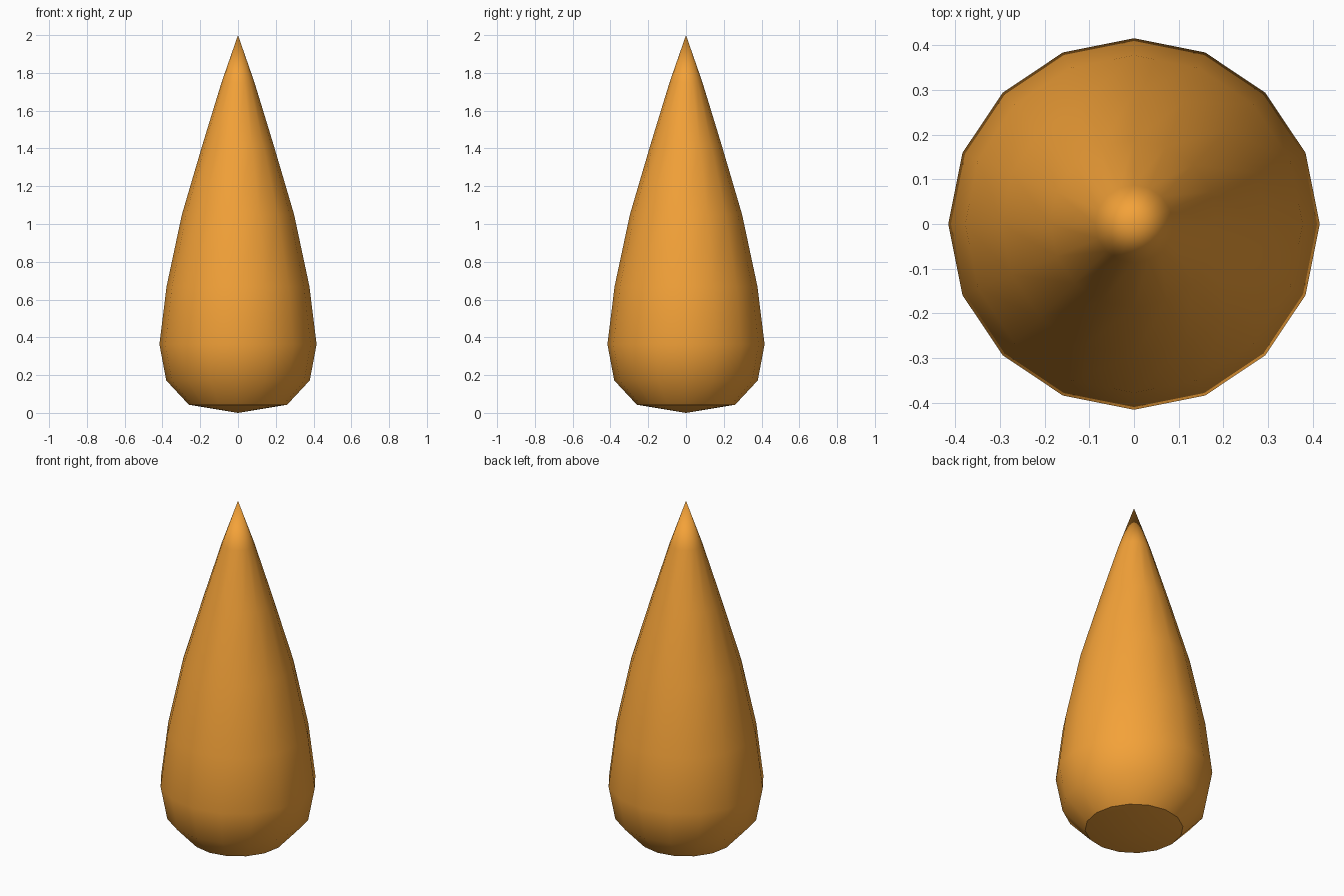
import bpy, bmesh, math

if "Cube" in bpy.data.objects:
    bpy.data.objects.remove(bpy.data.objects["Cube"])

SIDES = 16
# (radius, height) from bottom to tip
profile = [(0.26, 0.043), (0.38, 0.172), (0.416, 0.363), (0.378, 0.67),
           (0.297, 1.05), (0.188, 1.42), (0.087, 1.75)]

bm = bmesh.new()

# Rings of the teardrop
rings = []
for r, z in profile:
    rings.append([bm.verts.new((r * math.cos(math.tau * i / SIDES),
                                r * math.sin(math.tau * i / SIDES), z))
                  for i in range(SIDES)])
base = bm.verts.new((0, 0, 0))
tip = bm.verts.new((0, 0, 2))

# Side walls, shallow base cone and pointed tip
for i in range(SIDES):
    j = (i + 1) % SIDES
    for low, high in zip(rings, rings[1:]):
        bm.faces.new((low[i], low[j], high[j], high[i]))
    bm.faces.new((base, rings[0][j], rings[0][i]))
    bm.faces.new((rings[-1][i], rings[-1][j], tip))

mesh = bpy.data.meshes.new("teardrop_body")
bm.to_mesh(mesh)
bm.free()
body = bpy.data.objects.new("teardrop_body", mesh)
bpy.context.collection.objects.link(body)

# Orange colour
mat = bpy.data.materials.new("orange")
mat.diffuse_color = (0.9, 0.36, 0.04, 1)
mat.use_nodes = True
mat.node_tree.nodes["Principled BSDF"].inputs["Base Color"].default_value = mat.diffuse_color
mesh.materials.append(mat)

# Smooth sides, crisp base rim
bpy.context.view_layer.objects.active = body
body.select_set(True)
bpy.ops.object.shade_smooth_by_angle(angle=math.radians(35))
